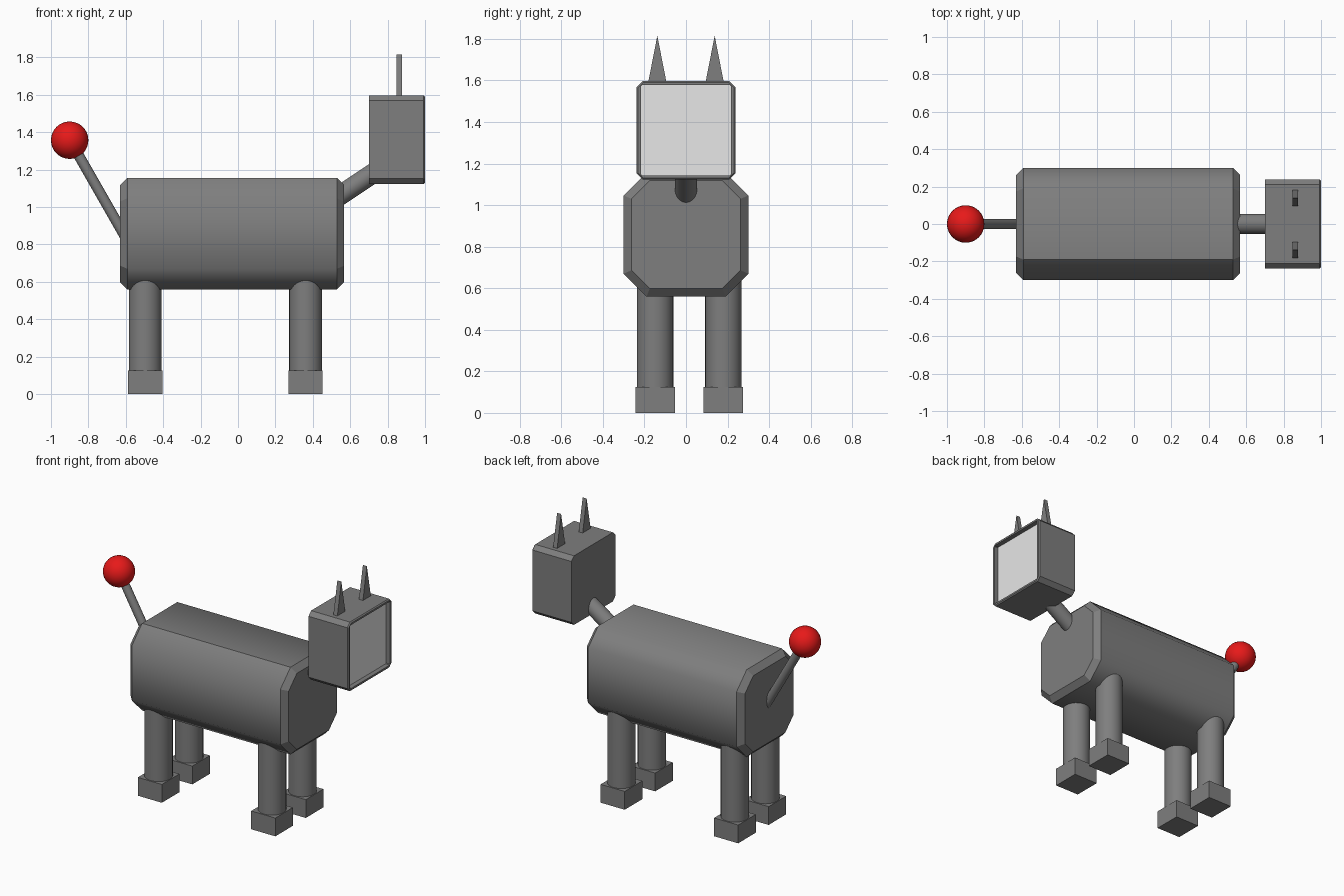
import bpy, bmesh, math
from mathutils import Vector

if "Cube" in bpy.data.objects:
    bpy.data.objects.remove(bpy.data.objects["Cube"])


def material(name, rgb):
    m = bpy.data.materials.new(name)
    m.diffuse_color = (*rgb, 1)
    m.use_nodes = True
    m.node_tree.nodes["Principled BSDF"].inputs["Base Color"].default_value = m.diffuse_color
    return m


GREY = material("dark grey", (0.21, 0.21, 0.21))
LIGHT = material("light grey", (0.8, 0.8, 0.8))
RED = material("red", (0.8, 0.01, 0.01))


def add_object(name, bm, *mats):
    bmesh.ops.recalc_face_normals(bm, faces=bm.faces)
    me = bpy.data.meshes.new(name)
    bm.to_mesh(me)
    bm.free()
    for m in mats:
        me.materials.append(m)
    ob = bpy.data.objects.new(name, me)
    bpy.context.collection.objects.link(ob)
    return ob


def chamfered_loft(bm, zc, rings):
    """Loft chamfered rectangles (x, half_y, half_z, chamfer) along x; returns end caps."""
    loops = []
    for x, hy, hz, c in rings:
        pts = [(hy, hz - c), (hy - c, hz), (c - hy, hz), (-hy, hz - c),
               (-hy, c - hz), (c - hy, -hz), (hy - c, -hz), (hy, c - hz)]
        loops.append([bm.verts.new((x, y, zc + z)) for y, z in pts])
    for a, b in zip(loops, loops[1:]):
        for i in range(8):
            bm.faces.new((a[i], a[(i + 1) % 8], b[(i + 1) % 8], b[i]))
    return bm.faces.new(loops[0]), bm.faces.new(loops[-1])


def cylinder(name, p, q, radius, mat):
    p, q = Vector(p), Vector(q)
    bpy.ops.mesh.primitive_cylinder_add(vertices=32, radius=radius,
                                        depth=(q - p).length, location=(p + q) / 2)
    ob = bpy.context.object
    ob.name = name
    ob.rotation_euler = (q - p).to_track_quat('Z', 'Y').to_euler()
    ob.data.materials.append(mat)
    bpy.ops.object.shade_smooth_by_angle(angle=math.radians(40))
    return ob


def box(name, centre, size, mat):
    bm = bmesh.new()
    bmesh.ops.create_cube(bm, size=1)
    bmesh.ops.scale(bm, vec=size, verts=bm.verts)
    bmesh.ops.translate(bm, vec=centre, verts=bm.verts)
    return add_object(name, bm, mat)


# Body: chamfered block with bevelled ends, long sides softly shaded
bm = bmesh.new()
chamfered_loft(bm, 0.858, [(-0.63, 0.262, 0.26, 0.088), (-0.592, 0.3, 0.298, 0.11),
                           (0.53, 0.3, 0.298, 0.11), (0.567, 0.262, 0.26, 0.088)])
for f in bm.faces:
    f.smooth = max(v.co.x for v in f.verts) - min(v.co.x for v in f.verts) > 0.5
for e in bm.edges:
    # crisp crease along the near top edge
    if all(v.co.z > 1.15 and v.co.y < 0 for v in e.verts):
        e.smooth = False
add_object("body", bm, GREY)

# Head: small bevels, rim and recessed face panel
bm = bmesh.new()
_, panel = chamfered_loft(bm, 1.36, [(0.70, 0.238, 0.236, 0.028), (0.993, 0.238, 0.236, 0.028),
                                     (1.0, 0.231, 0.229, 0.024), (1.0, 0.216, 0.217, 0.004),
                                     (0.968, 0.216, 0.217, 0.004)])
panel.material_index = 1
add_object("head", bm, GREY, LIGHT)

# Ears: thin triangular plates
for side, yc in (("left", 0.138), ("right", -0.138)):
    bm = bmesh.new()
    base = bm.faces.new([bm.verts.new((0.848, yc + dy, z))
                         for dy, z in ((-0.046, 1.58), (0.046, 1.58), (0, 1.815))])
    ext = bmesh.ops.extrude_face_region(bm, geom=[base])["geom"]
    bmesh.ops.translate(bm, vec=(0.03, 0, 0),
                        verts=[g for g in ext if isinstance(g, bmesh.types.BMVert)])
    add_object(side + "_ear", bm, GREY)

# Neck and tail
cylinder("neck", (0.50, 0, 1.032), (0.75, 0, 1.198), 0.053, GREY)
cylinder("tail", (-0.59, 0, 0.818), (-0.9, 0, 1.36), 0.028, GREY)

# Tail ball
bpy.ops.mesh.primitive_uv_sphere_add(segments=32, ring_count=16, radius=0.1,
                                     location=(-0.9, 0, 1.357))
ball = bpy.context.object
ball.name = "tail_ball"
ball.data.materials.append(RED)
bpy.ops.object.shade_smooth()

# Legs with block feet
for end, x in (("back", -0.496), ("front", 0.362)):
    for side, y in (("left", 0.18), ("right", -0.149)):
        cylinder(f"{end}_{side}_leg", (x, y, 0.1), (x, y, 0.68), 0.088, GREY)
        box(f"{end}_{side}_foot", (x, y, 0.0625), (0.182, 0.19, 0.125), GREY)
